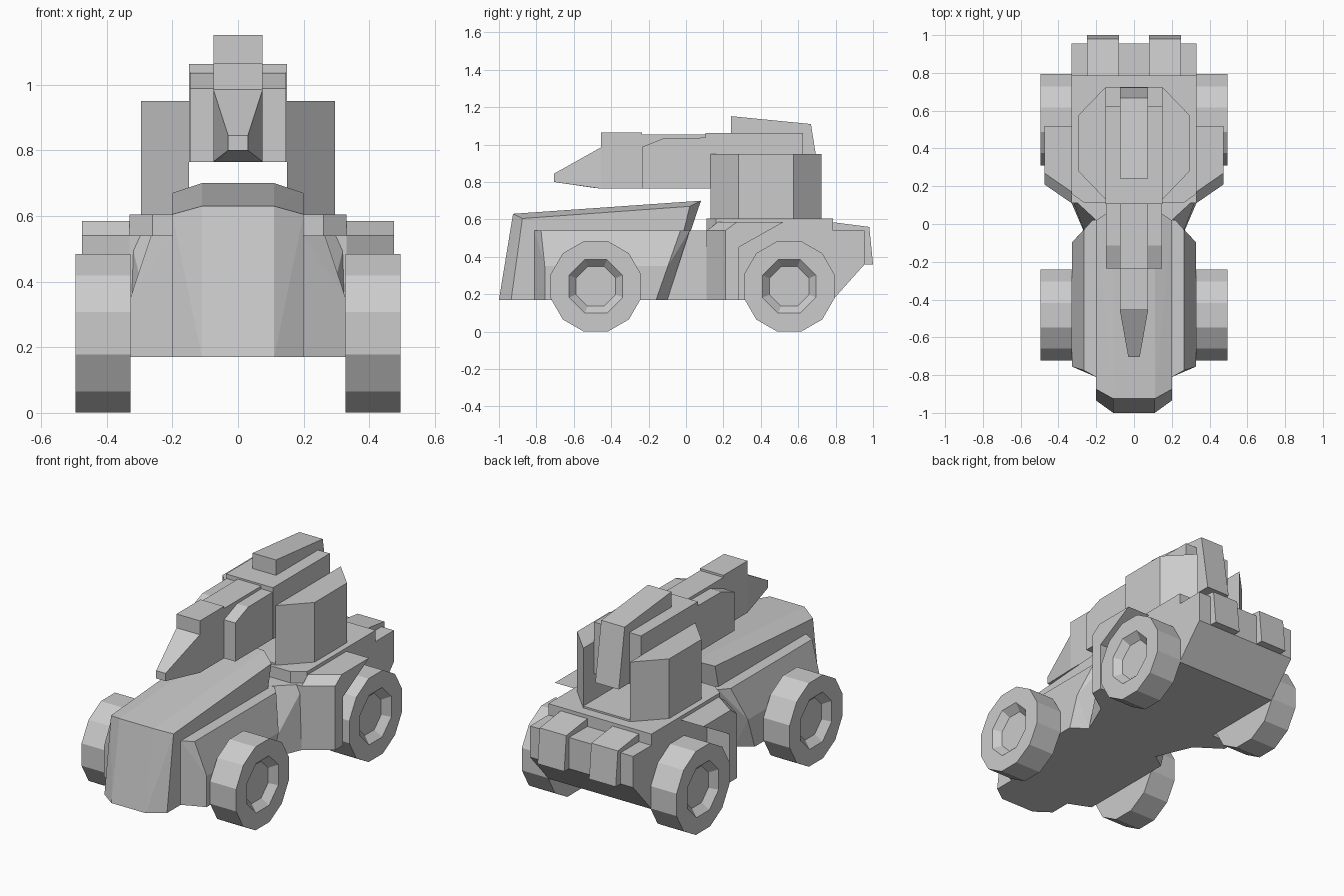
import bpy, bmesh
from math import radians, pi
from mathutils import Matrix

if "Cube" in bpy.data.objects:
    bpy.data.objects.remove(bpy.data.objects["Cube"])


def make(name, bm, pair=False):
    """Turn a bmesh into an object; pair adds a mirrored copy across x."""
    bmesh.ops.recalc_face_normals(bm, faces=bm.faces)
    me = bpy.data.meshes.new(name)
    bm.to_mesh(me)
    bm.free()
    ob = bpy.data.objects.new(name, me)
    bpy.context.collection.objects.link(ob)
    if pair:
        mirror(ob)
    return ob


def mirror(ob):
    m = ob.modifiers.new("mirror", 'MIRROR')
    m.use_axis[0] = True
    m.use_mirror_merge = False


def solid(name, pts, pair=False):
    """Convex faceted block. Points are one half (x > 0) unless pair."""
    bm = bmesh.new()
    for x, y, z in pts:
        bm.verts.new((x, y, z))
        if not pair:
            bm.verts.new((-x, y, z))
    res = bmesh.ops.convex_hull(bm, input=bm.verts)
    junk = [g for g in set(res["geom_interior"] + res["geom_unused"])
            if isinstance(g, bmesh.types.BMVert)]
    bmesh.ops.delete(bm, geom=junk, context='VERTS')
    bmesh.ops.dissolve_limit(bm, angle_limit=radians(1), verts=bm.verts, edges=bm.edges)
    return make(name, bm, pair)


def slab(name, x0, x1, profile, pair=False):
    """Convex side profile (y, z) extruded from x0 to x1."""
    xs = (x0, x1) if pair else (x1,)
    return solid(name, [(x, y, z) for x in xs for y, z in profile], pair)


def prism(name, plan, z0, z1, pair=False):
    """Convex plan (x, y) extruded from z0 to z1."""
    return solid(name, [(x, y, z) for z in (z0, z1) for x, y in plan], pair)


def disc(sides, r0, r1, x0, x1, y, z):
    """Faceted disc along x with a flat top."""
    bm = bmesh.new()
    mat = (Matrix.Translation(((x0 + x1) / 2, y, z)) @ Matrix.Rotation(pi / 2, 4, 'Y')
           @ Matrix.Rotation(pi / sides, 4, 'Z'))
    bmesh.ops.create_cone(bm, cap_ends=True, segments=sides, radius1=r0, radius2=r1,
                          depth=x1 - x0, matrix=mat)
    return bm


# Wheels with octagonal hub recess
for label, y in (("front", -0.482), ("rear", 0.552)):
    wheel = make(label + "_wheels", disc(12, 0.25, 0.25, 0.328, 0.495, y, 0.242))
    cutter = make(label + "_hub_cutter", disc(8, 0.115, 0.16, 0.455, 0.5, y, 0.242))
    cutter.hide_render = True
    cutter.hide_viewport = True
    b = wheel.modifiers.new("hub", 'BOOLEAN')
    b.operation = 'DIFFERENCE'
    b.solver = 'EXACT'
    b.object = cutter
    mirror(wheel)

# Sloping hood with chamfered shoulders
solid("hood", [(.11, -1, .17), (.2, -.935, .17), (.11, -.925, .63), (.2, -.875, .605),
               (.11, .08, .70), (.2, .02, .67), (.2, -.1, .17)])

# Front fenders
solid("front_fenders", [(.15, -.81, .17), (.2, -.81, .17), (.328, -.755, .17),
                        (.328, -.16, .17), (.24, -.1, .17), (.15, -.1, .17),
                        (.328, -.755, .35), (.328, -.097, .35),
                        (.15, -.81, .54), (.2, -.81, .54), (.265, -.775, .54),
                        (.265, -.03, .54), (.22, .02, .54), (.15, .02, .54)], pair=True)

# Waist joining hood to rear hull
solid("waist", [(.24, -.1, .17), (.33, .11, .17), (.33, .14, .17),
                (.2, .02, .54), (.26, .11, .54), (.33, .14, .54)])

# Rear hull and deck
slab("rear_hull", 0, .33, [(.11, .17), (.785, .17), (.955, .36), (.955, .54), (.11, .54)])
prism("rear_deck", [(.26, .11), (.33, .16), (.33, .787)], .53, .605)

# Rear fenders: front panel and overhang above the wheel
prism("rear_fender_panels", [(.31, .11), (.33, .11), (.475, .21), (.475, .28), (.31, .28)],
      .17, .46, pair=True)
solid("rear_fender_tops", [(.33, .11, .45), (.33, .11, .54), (.33, .17, .585), (.33, .52, .585),
                           (.33, .28, .45), (.475, .21, .45), (.475, .21, .54),
                           (.475, .27, .585), (.475, .52, .585), (.475, .28, .45)], pair=True)

# Storage boxes on the tail
slab("tail_boxes", .08, .25, [(.785, .36), (.785, .585), (.98, .56), (1, .36)], pair=True)

# Turret ring and cheeks
cheek = [(.15, .13), (.295, .28), (.295, .575), (.15, .725)]
prism("turret_ring", cheek, .60, .615)
prism("turret_cheeks", cheek, .605, .95, pair=True)

# Gun: nose, muzzle block, barrel spine
solid("gun_nose", [(.03, -.705, .80), (.03, -.705, .845), (.075, -.455, .985),
                   (.055, -.5, .77), (.075, -.455, .765)])
slab("gun_muzzle_block", 0, .075, [(-.455, .765), (-.235, .765), (-.235, 1.065), (-.455, 1.065)])
slab("gun_spine", 0, .075, [(-.24, .765), (.62, .765), (.62, 1.053), (-.24, 1.053)])

# Gun side pods, breech and rear sight housing
slab("gun_pods", .07, .147, [(-.235, .765), (-.235, .988), (-.115, 1.035), (.12, 1.037),
                             (.12, .765)], pair=True)
slab("gun_breech", 0, .15, [(.105, .765), (.625, .765), (.625, 1.063), (.105, 1.063)])
slab("sight_housing", 0, .075, [(.24, 1.0), (.24, 1.152), (.668, 1.11), (.722, .77), (.5, .77)])
